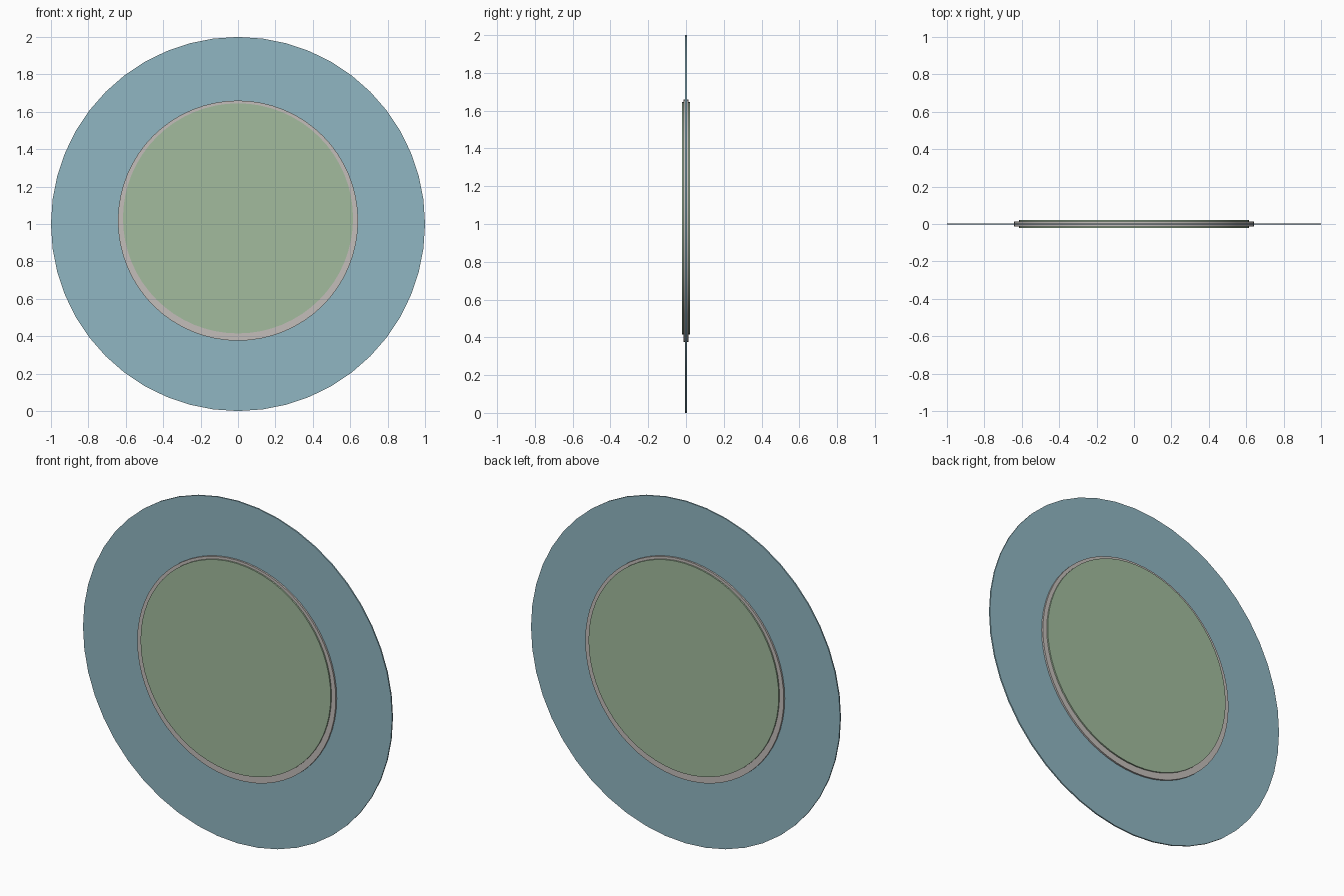
import bpy
from math import radians

if "Cube" in bpy.data.objects:
    bpy.data.objects.remove(bpy.data.objects["Cube"])


def disc(name, radius, half_depth, z, sides, color=None):
    # Upright disc facing the front, with a vertex at its top and bottom
    bpy.ops.mesh.primitive_cylinder_add(
        vertices=sides, radius=radius, depth=2 * half_depth,
        location=(0, 0, z), rotation=(radians(90), 0, 0))
    ob = bpy.context.object
    ob.name = name
    bpy.ops.object.transform_apply(location=False, rotation=True, scale=False)
    bpy.ops.object.shade_smooth_by_angle(angle=radians(30))
    if color:
        mat = bpy.data.materials.new(name + "_color")
        mat.diffuse_color = (*color, 1)
        mat.use_nodes = True
        mat.node_tree.nodes["Principled BSDF"].inputs["Base Color"].default_value = mat.diffuse_color
        ob.data.materials.append(mat)
    return ob


# Thin wide outer plate
disc("outer_plate", 1.0, 0.004, 1.0, 48, (0.28, 0.47, 0.54))
# Grey rim, set slightly above the plate centre
disc("middle_rim", 0.642, 0.014, 1.018, 64, (0.55, 0.51, 0.49))
# Green face on both sides, set a little higher again
disc("inner_face", 0.615, 0.022, 1.03, 64, (0.36, 0.50, 0.34))
